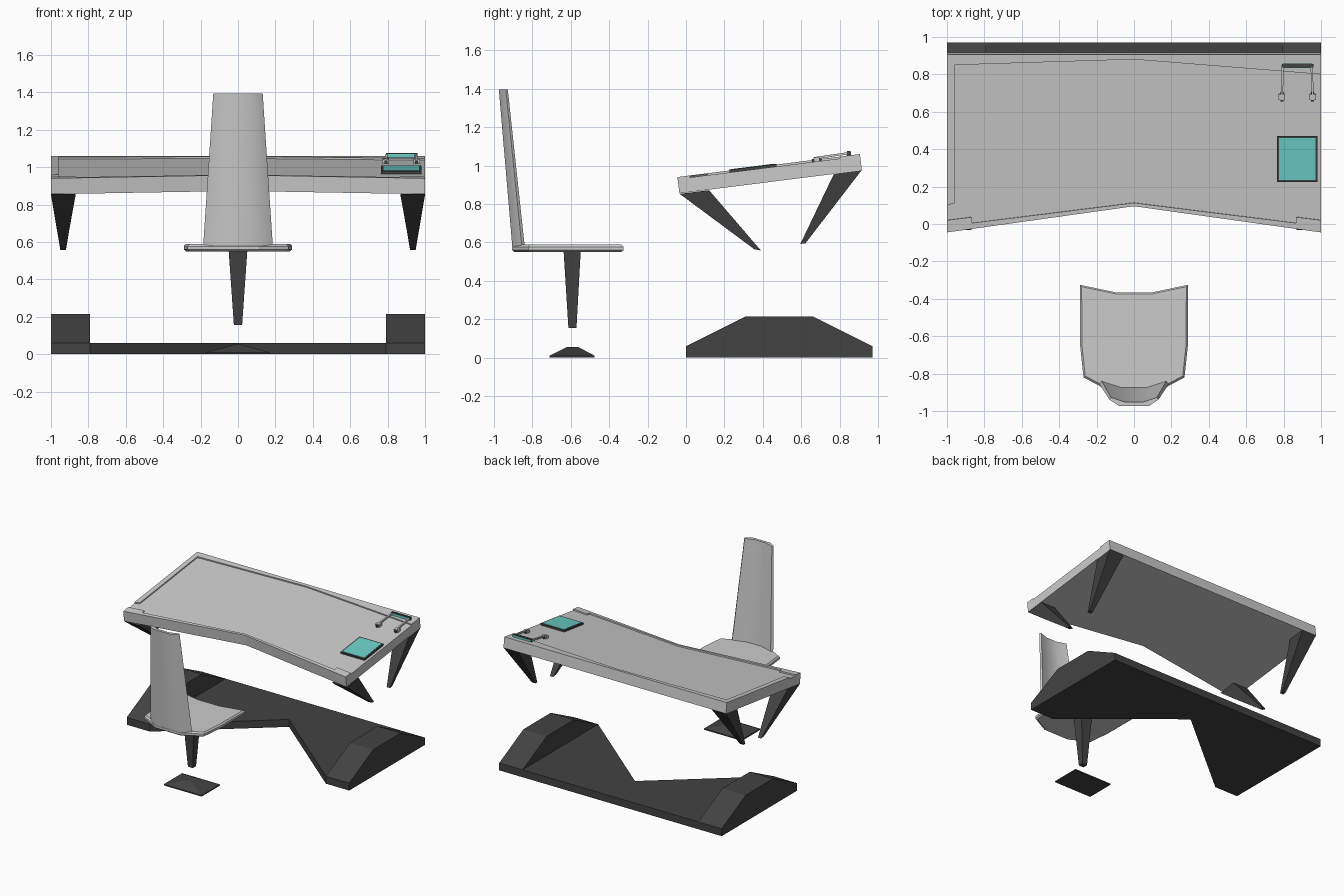
import bpy, bmesh
from mathutils import Vector

if "Cube" in bpy.data.objects:
    bpy.data.objects.remove(bpy.data.objects["Cube"])


def material(name, rgb):
    m = bpy.data.materials.new(name)
    m.diffuse_color = (*rgb, 1)
    m.use_nodes = True
    m.node_tree.nodes["Principled BSDF"].inputs["Base Color"].default_value = m.diffuse_color
    return m


DARK = material("dark", (0.055, 0.055, 0.055))
TEAL = material("teal", (0.15, 0.62, 0.57))


def loft(name, rings, mat=None):
    """Solid through rings of equal point count, capped at both ends."""
    bm = bmesh.new()
    vs = [[bm.verts.new(p) for p in r] for r in rings]
    n = len(vs[0])
    for a, b in zip(vs, vs[1:]):
        for i in range(n):
            j = (i + 1) % n
            bm.faces.new((a[i], a[j], b[j], b[i]))
    bm.faces.new(vs[0])
    bm.faces.new(vs[-1])
    bmesh.ops.recalc_face_normals(bm, faces=bm.faces)
    me = bpy.data.meshes.new(name)
    bm.to_mesh(me)
    bm.free()
    ob = bpy.data.objects.new(name, me)
    bpy.context.collection.objects.link(ob)
    if mat:
        me.materials.append(mat)
    return ob


def rect(x0, x1, y0, y1, z):
    return [(x0, y0, z), (x1, y0, z), (x1, y1, z), (x0, y1, z)]


def box2d(x0, x1, y0, y1):
    return [(x0, y0), (x1, y0), (x1, y1), (x0, y1)]


# tilted desk plane: plan point raised h along the slope normal
def on_desk(x, y, h):
    return (x, y - 0.126 * h, 0.946 + 0.126 * y + h)


def desk_plate(name, plan, h0, h1, mat=None):
    return loft(name, [[on_desk(x, y, h) for x, y in plan] for h in (h0, h1)], mat)


# desk top: slab with raised rim round a slightly sunken surface
STEP = -0.01
desk_plate("desk_top", [(-1, -.045), (0, .095), (1, -.045), (1, .905), (-1, .905)], -.085, STEP)
desk_plate("desk_rim", [(-1, .10), (-.96, .11), (-.96, .85), (0, .88), (1, .80),
                        (1, .905), (-1, .905)], STEP, 0)
desk_plate("desk_front_lip", [(-1, -.045), (0, .095), (1, -.045), (1, .02), (.865, .037),
                              (.865, .005), (0, .113), (-.865, .005), (-.865, .037), (-1, .02)], STEP, 0)

# touch pad
desk_plate("pad_frame", box2d(.765, .98, .225, .47), STEP, .004, DARK)
desk_plate("pad_screen", box2d(.775, .97, .235, .46), 0, .006, TEAL)

# small display bar on two arms
for x in (.79, .955):
    desk_plate("display_foot", box2d(x - .018, x + .018, .665, .695), STEP, .012)
    desk_plate("display_foot_knob", box2d(x - .008, x + .008, .655, .705), STEP, .006, DARK)
    xi = .795 if x < .9 else .95
    loft("display_arm", [[(c + dx, y, z + dz) for dx, dz in box2d(-.006, .006, -.006, .006)]
                         for c, y, z in ((x, .665, 1.038), (xi, .85, 1.065))])
loft("display_frame", [rect(.79, .96, .838, .856, z) for z in (1.044, 1.075)], DARK)
loft("display_screen", [rect(.797, .953, .835, .859, z) for z in (1.049, 1.07)], TEAL)

# tapered, leaning desk legs
for s in (-1, 1):
    for name, top, foot in (("front_leg", ((-.033, .853), (.12, .872)), ((.355, .565), (.39, .558))),
                            ("back_leg", ((.77, .957), (.915, .977)), ((.595, .592), (.622, .596)))):
        loft(name, [[(s * xa, a[0], a[1]), (s * xb, a[0], a[1]), (s * xb, b[0], b[1]), (s * xa, b[0], b[1])]
                    for (a, b), xa, xb in ((top, .868, 1), (foot, .92, .95))], DARK)

# floor base: V-notched plate with a raised block at each end
vee = [(-1, 0), (-.79, 0), (0, .655), (.79, 0), (1, 0), (1, .97), (-1, .97)]
loft("base_plate", [[(x, y, z) for x, y in vee] for z in (0, .06)], DARK)
block = [(0, 0), (0, .06), (.31, .215), (.66, .215), (.97, .06), (.97, 0)]
for s in (-1, 1):
    loft("base_block", [[(s * x, y, z) for y, z in block] for x in (.79, 1)], DARK)

# chair floor plate with a short ridge, and tapered post
loft("chair_base", [rect(-.17, .17, -.71, -.475, 0), rect(-.17, .17, -.71, -.475, .01),
                    rect(-.004, .004, -.62, -.56, .055)], DARK)
loft("chair_post", [rect(-.022, .022, -.612, -.57, .155), rect(-.05, .05, -.637, -.548, .555)], DARK)

# seat with chamfered rim
half = [(.10, -.365), (.29, -.325), (.288, -.65), (.27, -.82), (.11, -.905)]
seat_plan = half + [(-x, y) for x, y in reversed(half)]


def seat_ring(k, z):
    return [(x * k, -.62 + (y + .62) * k, z) for x, y in seat_plan]


loft("seat", [seat_ring(.955, .55), seat_ring(1, .56), seat_ring(1, .577), seat_ring(.965, .588)])

# curved, tapering, backward-leaning backrest
side = [(.35, .03), (.93, .065), (1, .05), (.6, 0)]
section = side + [(-x, y) for x, y in reversed(side)]
back = loft("backrest", [[(x * w, y0 + y * k, z) for x, y in section]
                         for w, y0, k, z in ((.187, -.903, 1, .565), (.132, -.974, .72, 1.395))])
bpy.context.view_layer.objects.active = back
back.select_set(True)
bpy.ops.object.shade_smooth_by_angle(angle=.6)
